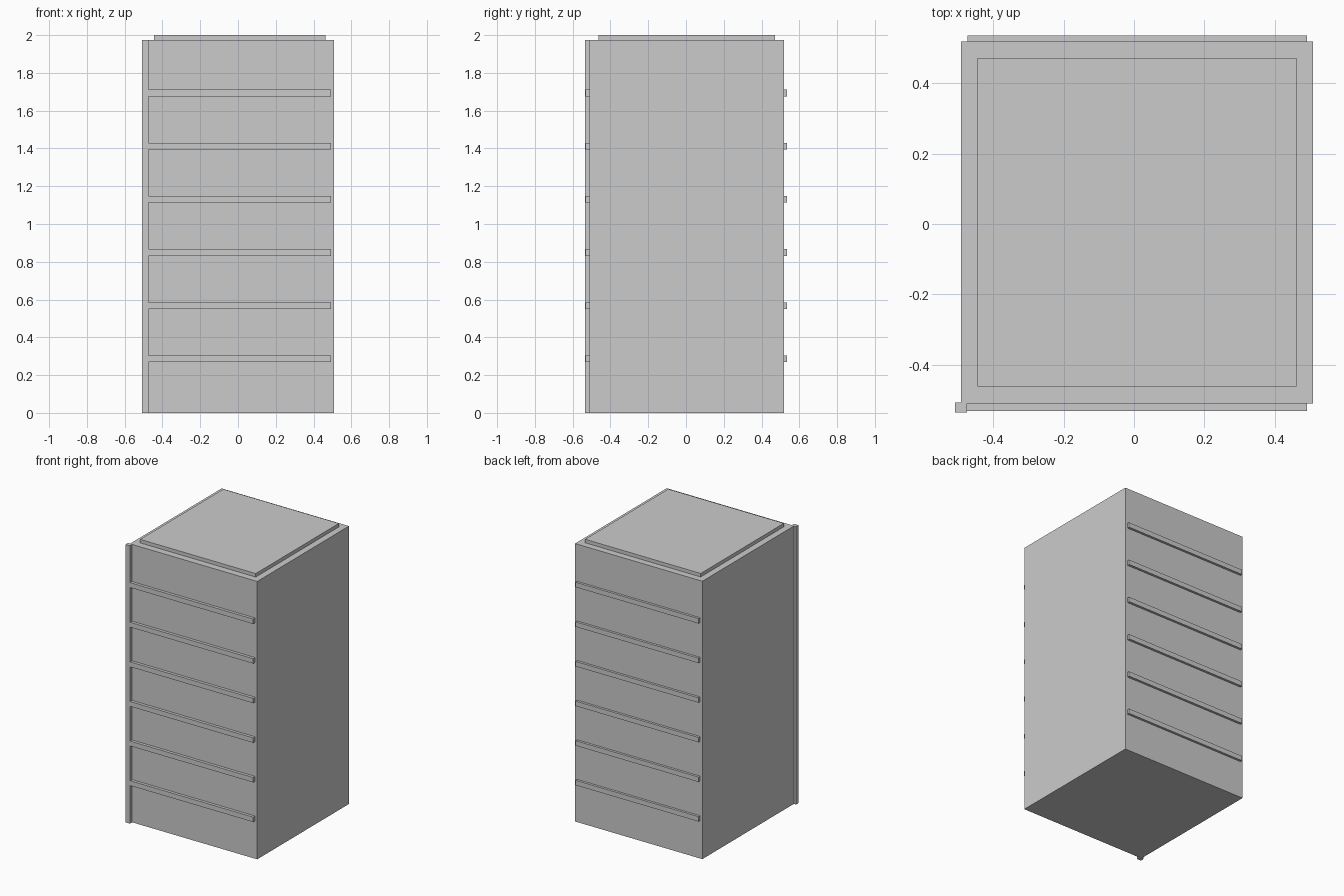
import bpy
import bmesh
from mathutils import Vector

if "Cube" in bpy.data.objects:
    bpy.data.objects.remove(bpy.data.objects["Cube"])

grey = bpy.data.materials.new("light_grey")
grey.diffuse_color = (0.6, 0.6, 0.6, 1)
grey.use_nodes = True
grey.node_tree.nodes["Principled BSDF"].inputs["Base Color"].default_value = grey.diffuse_color


def box(name, lo, hi):
    """Axis-aligned box between two corners."""
    lo, hi = Vector(lo), Vector(hi)
    bm = bmesh.new()
    bmesh.ops.create_cube(bm, size=1)
    for v in bm.verts:
        v.co = Vector([(v.co[i] + 0.5) * (hi[i] - lo[i]) + lo[i] for i in range(3)])
    mesh = bpy.data.meshes.new(name)
    bm.to_mesh(mesh)
    bm.free()
    mesh.materials.append(grey)
    obj = bpy.data.objects.new(name, mesh)
    bpy.context.collection.objects.link(obj)
    return obj


TOP = 1.975
FLOORS = 7
STEP = 0.2815

# Main block and raised roof slab
box("tower_body", (-0.492, -0.511, 0.0), (0.509, 0.519, TOP))
box("roof_slab", (-0.446, -0.462, TOP - 0.01), (0.463, 0.472, 2.0))

# Vertical strip wrapping the front left corner
box("corner_post", (-0.509, -0.536, 0.0), (-0.475, -0.508, TOP))

# Floor ledges on the front and back
for k in range(1, FLOORS):
    z = 0.0045 + k * STEP
    box(f"front_ledge_{k}", (-0.485, -0.532, z - 0.0175), (0.492, -0.505, z + 0.0175))
    box(f"back_ledge_{k}", (-0.474, 0.51, z - 0.0175), (0.492, 0.536, z + 0.0175))
